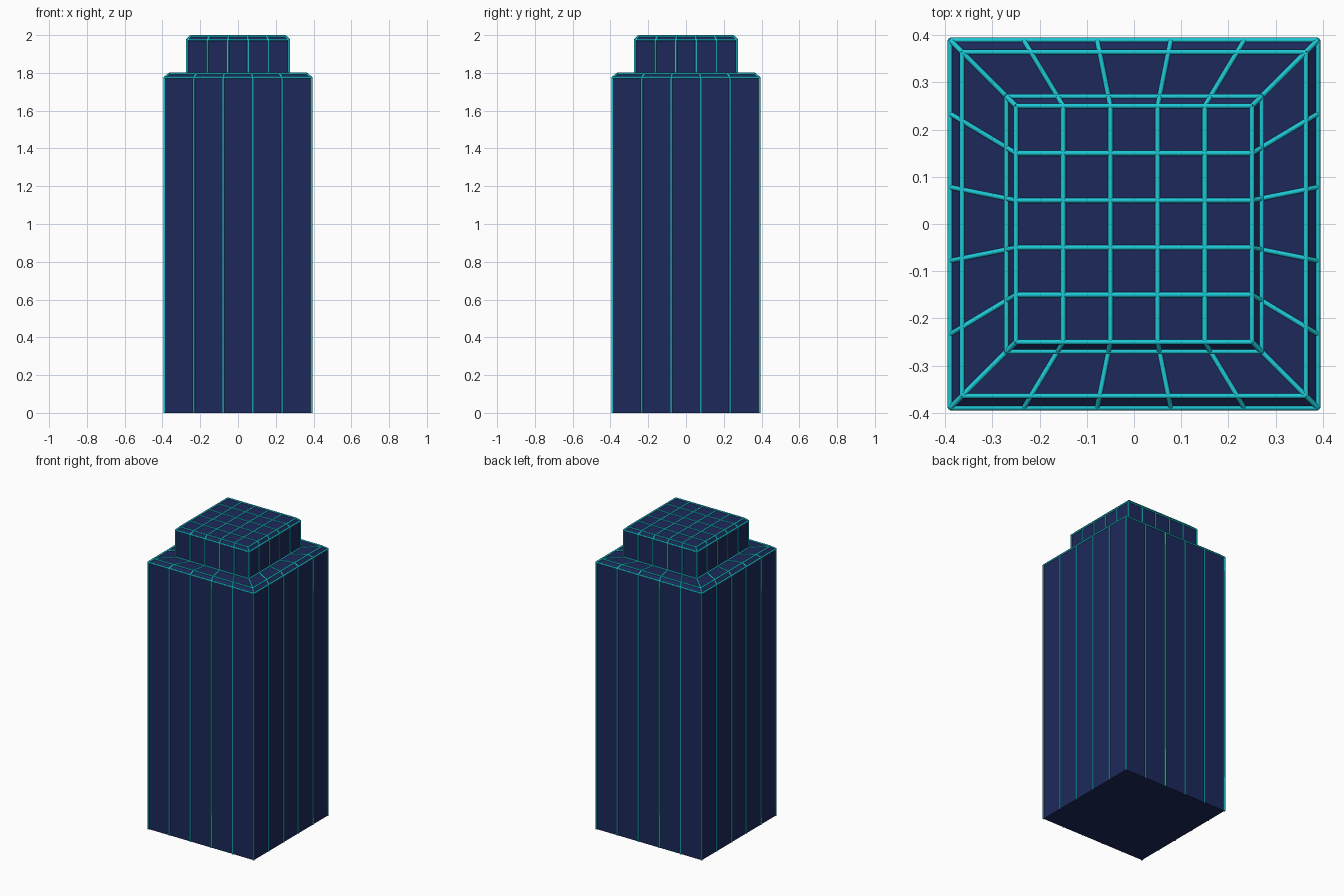
import bpy, bmesh
from mathutils import Vector

if "Cube" in bpy.data.objects:
    bpy.data.objects.remove(bpy.data.objects["Cube"])

N = 5            # panels per side
RADIUS = 0.0055  # trim tube radius
# (half width, height) of each square ring, bottom to top
PROFILE = [(0.389, 0.0), (0.389, 1.775), (0.364, 1.7955),
           (0.27, 1.7955), (0.27, 1.975), (0.25, 1.9945)]


def material(name, color):
    m = bpy.data.materials.new(name)
    m.diffuse_color = color
    m.use_nodes = True
    m.node_tree.nodes["Principled BSDF"].inputs["Base Color"].default_value = m.diffuse_color
    return m


def finish(bm, name, mat):
    me = bpy.data.meshes.new(name)
    bm.to_mesh(me)
    bm.free()
    ob = bpy.data.objects.new(name, me)
    bpy.context.collection.objects.link(ob)
    me.materials.append(mat)
    return ob


def square_ring(h, z):
    # points around a square, N per side
    t = [-h + 2 * h * i / N for i in range(N)]
    return ([(a, -h, z) for a in t] + [(h, a, z) for a in t] +
            [(-a, h, z) for a in t] + [(-h, -a, z) for a in t])


navy = material("navy_panel", (0.012, 0.022, 0.105, 1))
cyan = material("cyan_trim", (0.012, 0.58, 0.68, 1))

# Stepped tower body with panelled sides
bm = bmesh.new()
rings = [[bm.verts.new(p) for p in square_ring(h, z)] for h, z in PROFILE]
for lo, hi in zip(rings, rings[1:]):
    for i in range(4 * N):
        j = (i + 1) % (4 * N)
        bm.faces.new((lo[i], lo[j], hi[j], hi[i]))
bm.faces.new(rings[0][::-1])

# Roof grid
h, z = PROFILE[-1]
step = 2 * h / N
grid = [[bm.verts.new((-h + step * i, -h + step * j, z)) for i in range(N + 1)]
        for j in range(N + 1)]
for j in range(N):
    for i in range(N):
        bm.faces.new((grid[j][i], grid[j][i + 1], grid[j + 1][i + 1], grid[j + 1][i]))
bmesh.ops.remove_doubles(bm, verts=bm.verts, dist=0.0005)
bmesh.ops.recalc_face_normals(bm, faces=bm.faces)

# Every panel edge except the ground outline carries a trim tube
edges = [(e.verts[0].co.copy(), e.verts[1].co.copy()) for e in bm.edges
         if max(v.co.z for v in e.verts) > 0.01]
finish(bm, "tower_body", navy)

# Trim tubes
tb = bmesh.new()
for a, b in edges:
    d = b - a
    rot = Vector((0, 0, 1)).rotation_difference(d).to_matrix().to_4x4()
    rot.translation = (a + b) / 2
    bmesh.ops.create_cone(tb, cap_ends=True, segments=8, radius1=RADIUS,
                          radius2=RADIUS, depth=d.length, matrix=rot)
trim = finish(tb, "panel_trim", cyan)
bpy.context.view_layer.objects.active = trim
trim.select_set(True)
bpy.ops.object.shade_smooth_by_angle(angle=0.9)
